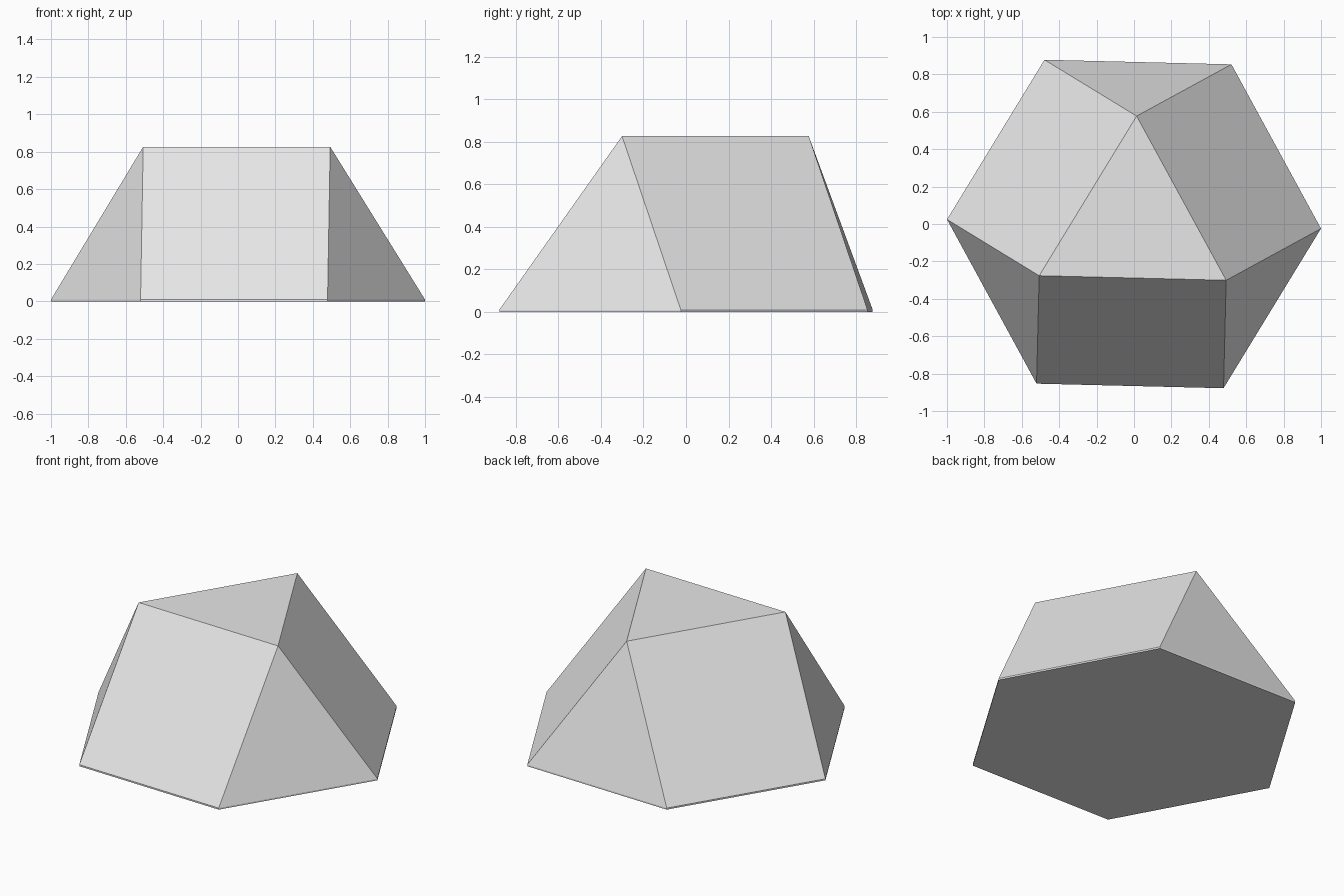
import bpy, bmesh
from math import sin, cos, radians, sqrt

cube = bpy.data.objects.get("Cube")
if cube:
    bpy.data.objects.remove(cube, do_unlink=True)

TURN = -1.4        # slight turn of the whole solid, in degrees
BASE = 0.01        # thickness of the thin base slab
HEIGHT = sqrt(2 / 3)

grey = bpy.data.materials.new("light grey")
grey.use_nodes = True
grey.diffuse_color = (0.8, 0.8, 0.8, 1)
grey.node_tree.nodes["Principled BSDF"].inputs["Base Color"].default_value = (0.8, 0.8, 0.8, 1)


def ring(bm, sides, radius, z, start):
    """Regular polygon of vertices, counter-clockwise from the start angle."""
    angles = [radians(start + TURN + 360 * i / sides) for i in range(sides)]
    return [bm.verts.new((radius * cos(a), radius * sin(a), z)) for a in angles]


def finish(name, bm):
    bmesh.ops.recalc_face_normals(bm, faces=bm.faces)
    mesh = bpy.data.meshes.new(name)
    bm.to_mesh(mesh)
    bm.free()
    mesh.materials.append(grey)
    bpy.context.collection.objects.link(bpy.data.objects.new(name, mesh))


# Triangular cupola on a thin hexagonal slab, as one closed shell
bm = bmesh.new()
floor = ring(bm, 6, 1, 0, 0)
rim = ring(bm, 6, 1, BASE, 0)
top = ring(bm, 3, 1 / sqrt(3), BASE + HEIGHT, 90)

bm.faces.new(floor[::-1])
bm.faces.new(top)
for i in range(6):
    j = (i + 1) % 6
    bm.faces.new((floor[i], floor[j], rim[j], rim[i]))

# Each top corner sits over a triangle; each top edge over a square
for k in range(3):
    a, b, c = (rim[(2 * k + n) % 6] for n in (1, 2, 3))
    bm.faces.new((a, b, top[k]))
    bm.faces.new((b, c, top[(k + 1) % 3], top[k]))

finish("cupola", bm)
